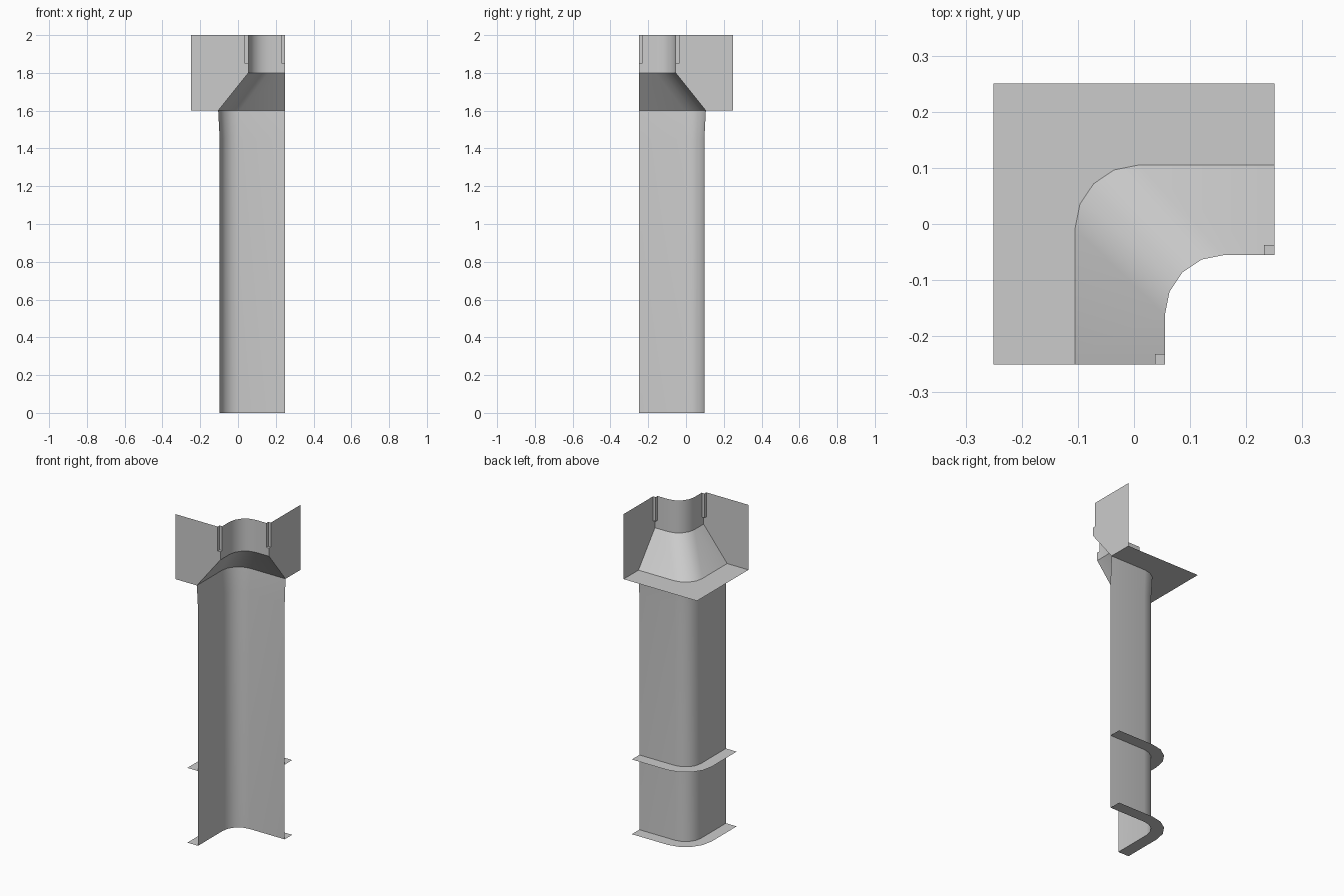
import bpy, math

if "Cube" in bpy.data.objects:
    bpy.data.objects.remove(bpy.data.objects["Cube"])

HALF = 0.25      # half width of the square footprint
NOTCH = 0.018    # size of the small corner notches
LOW, UP = 0.008, 0.162   # arc centre offsets of the lower and upper bends


def mirror(p):
    """Reflect across the diagonal the corner piece is symmetric about."""
    return (-p[1], -p[0], p[2])


def bend(d, c, z):
    """L-shaped path with arm at x=d and a four-sided arc centred at (c, -c)."""
    arm = [(d, -HALF, z), (d, -HALF + NOTCH, z)]
    arc = []
    for i in range(5):
        t = math.radians(22.5 * i)
        arc.append((c - (c - d) * math.cos(t), -c + (c - d) * math.sin(t), z))
    return arm + arc + [mirror(p) for p in reversed(arm)]


def strips(rows):
    """Join successive rows of points with quads."""
    n = len(rows[0])
    verts = [p for row in rows for p in row]
    faces = [(r * n + i, r * n + i + 1, (r + 1) * n + i + 1, (r + 1) * n + i)
             for r in range(len(rows) - 1) for i in range(n - 1)]
    return verts, faces


def build(name, verts, faces):
    mesh = bpy.data.meshes.new(name)
    mesh.from_pydata(verts, [], faces)
    obj = bpy.data.objects.new(name, mesh)
    bpy.context.collection.objects.link(obj)
    bpy.ops.object.select_all(action='DESELECT')
    bpy.context.view_layer.objects.active = obj
    obj.select_set(True)
    bpy.ops.object.mode_set(mode='EDIT')
    bpy.ops.mesh.select_all(action='SELECT')
    bpy.ops.mesh.remove_doubles(threshold=0.0001)
    bpy.ops.object.mode_set(mode='OBJECT')
    bpy.ops.object.shade_smooth_by_angle(angle=math.radians(30))
    return obj


# Tall curved wall, flaring slightly near the top
build("shaft_wall", *strips([bend(-0.097, LOW, 0), bend(-0.097, LOW, 1.45),
                             bend(-0.105, LOW, 1.6)]))

# Sloped overhang and upper wall, with notches at both ends
verts, faces = strips([bend(-0.105, LOW, 1.6), bend(0.055, UP, 1.8),
                       bend(0.055, UP, 1.85)])
side = [(0.055 - NOTCH, -HALF), (0.055 - NOTCH, -HALF + NOTCH)]
rows = []
for z in (1.85, 2.0):
    ends = [(x, y, z) for x, y in side]
    rows.append(ends + bend(0.055, UP, z)[1:-1] + [mirror(p) for p in reversed(ends)])
v2, f2 = strips(rows)
base = len(verts)
verts += v2
faces += [tuple(i + base for i in f) for f in f2]
floor = [(0.055, -HALF, 1.85), (0.055, -HALF + NOTCH, 1.85),
         (0.055 - NOTCH, -HALF + NOTCH, 1.85), (0.055 - NOTCH, -HALF, 1.85)]
for quad in (floor, [mirror(p) for p in reversed(floor)]):
    base = len(verts)
    verts += quad
    faces.append(tuple(range(base, base + 4)))
build("upper_wall", verts, faces)

# Square ledge behind the overhang
build("ledge", *strips([bend(-0.105, LOW, 1.6), bend(-HALF, -HALF, 1.6)]))

# End panels closing both arms of the upper part
outline = [(-HALF, 1.6), (-0.105, 1.6), (0.055, 1.8), (0.055, 1.85),
           (0.055 - NOTCH, 1.85), (0.055 - NOTCH, 2.0), (-HALF, 2.0)]
front = [(x, -HALF, z) for x, z in outline]
build("front_end_panel", front, [tuple(range(7))])
build("right_end_panel", [mirror(p) for p in front], [tuple(reversed(range(7)))])

# Thin flanges around the back of the shaft
for name, z in (("bottom_flange", 0.0), ("middle_flange", 0.46)):
    build(name, *strips([bend(-0.097, LOW, z), bend(-0.17, LOW, z)]))
